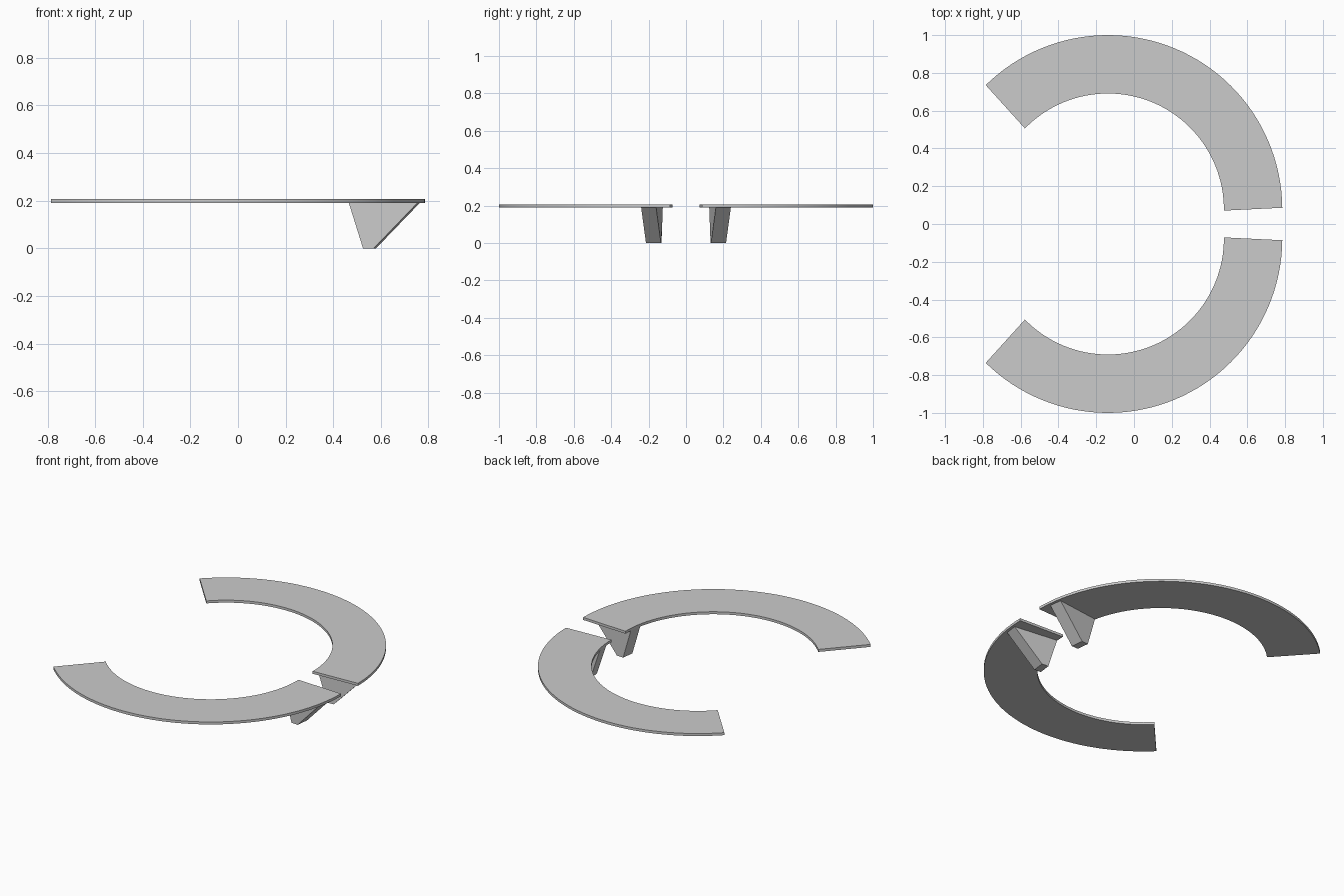
import bpy
from math import radians, cos, sin

if "Cube" in bpy.data.objects:
    bpy.data.objects.remove(bpy.data.objects["Cube"])

CX, CY = -0.138, 0.077        # arc centre of the +y half
Z0, Z1 = 0.191, 0.207         # plate underside and top
SEG = 48


def make(name, verts, faces, side):
    """Build a mesh; side = -1 mirrors it across y."""
    verts = [(x, y * side, z) for x, y, z in verts]
    if side < 0:
        faces = [f[::-1] for f in faces]
    me = bpy.data.meshes.new(name)
    me.from_pydata(verts, [], faces)
    ob = bpy.data.objects.new(name, me)
    bpy.context.collection.objects.link(ob)
    bpy.ops.object.select_all(action='DESELECT')
    ob.select_set(True)
    bpy.context.view_layer.objects.active = ob
    return ob


def arc_plate(name, side):
    # rows of four: inner/outer low, outer/inner high
    verts, faces = [], []
    for i in range(SEG + 1):
        t = i / SEG
        pts = []
        for r, a0, a1 in ((0.614, -0.56, 135.7), (0.923, 0.56, 134.5)):
            a = radians(a0 + (a1 - a0) * t)
            pts.append((CX + r * cos(a), CY + r * sin(a)))
        p, q = pts
        verts += [(*p, Z0), (*q, Z0), (*q, Z1), (*p, Z1)]
    for i in range(SEG):
        for k in range(4):
            a, b = 4 * i + k, 4 * i + (k + 1) % 4
            faces.append((a, a + 4, b + 4, b))
    e = 4 * SEG
    faces += [(0, 1, 2, 3), (e + 3, e + 2, e + 1, e)]
    make(name, verts, faces, side)
    bpy.ops.object.shade_smooth_by_angle(angle=radians(30))


def support(name, side):
    # radial trapezoid profile (x, y, z), extruded sideways by its thickness
    profile = [(0.535, 0.131, 0), (0.58, 0.134, 0), (0.765, 0.16, 0.192), (0.475, 0.124, 0.192)]
    verts = profile + [(x - 0.01, y + 0.08, z) for x, y, z in profile]
    faces = [(0, 1, 2, 3), (7, 6, 5, 4)]
    faces += [(k, k + 4, (k + 1) % 4 + 4, (k + 1) % 4) for k in range(4)]
    make(name, verts, faces, side)


for label, side in (("back", 1), ("front", -1)):
    arc_plate(label + "_arc_plate", side)
    support(label + "_support_foot", side)
